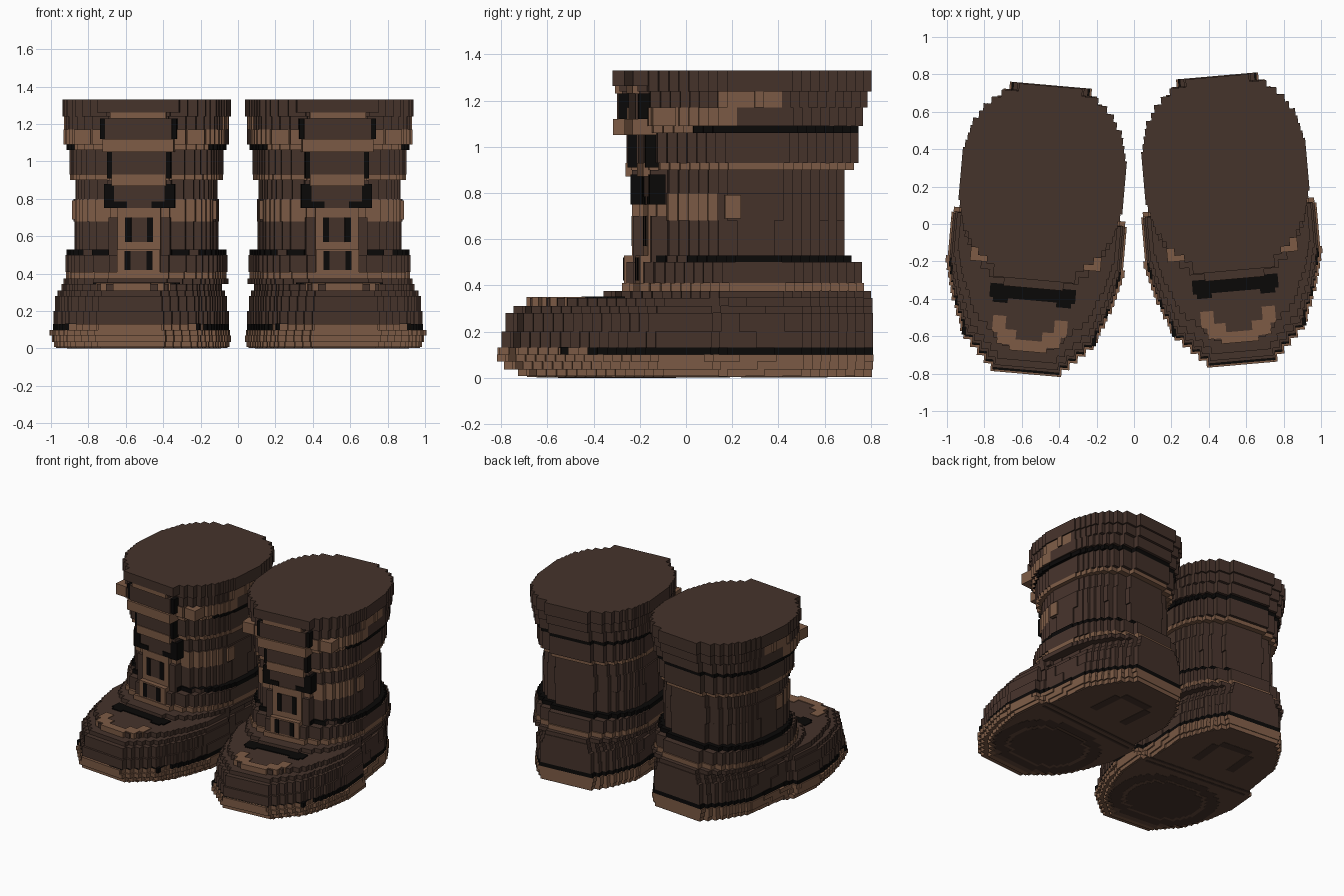
import bpy
import bmesh
import math

cube = bpy.data.objects.get("Cube")
if cube:
    bpy.data.objects.remove(cube, do_unlink=True)

STEP = 0.04
TOE_OUT = math.radians(5)


def make_material(name, rgb):
    m = bpy.data.materials.new(name)
    m.use_nodes = True
    m.diffuse_color = (*rgb, 1)
    m.node_tree.nodes["Principled BSDF"].inputs["Base Color"].default_value = (*rgb, 1)
    m.node_tree.nodes["Principled BSDF"].inputs["Roughness"].default_value = 0.9
    return m


MATERIALS = [
    make_material("dark_brown_leather", (0.060, 0.033, 0.024)),
    make_material("tan_leather", (0.205, 0.105, 0.060)),
    make_material("black_trim", (0.003, 0.0026, 0.0023)),
    make_material("sole_brown", (0.125, 0.066, 0.043)),
]
BROWN, TAN, BLACK, SOLE = range(4)

# Half width of the foot along its length, toe to heel
FOOT = [(-0.78, .17), (-0.7, .25), (-0.6, .35), (-0.4, .43), (-0.2, .475),
        (0.03, .47), (0.07, .42), (0.45, .40), (0.65, .31), (0.78, .2)]


def foot_width(y, front, back, inset):
    t = -0.78 + 1.56 * (y - front) / (back - front)
    for (y0, w0), (y1, w1) in zip(FOOT, FOOT[1:]):
        if t <= y1:
            return w0 + (w1 - w0) * (t - y0) / (y1 - y0) - inset
    return FOOT[-1][1] - inset


def oval_width(y, front, back, half):
    t = abs(2 * (y - front) / (back - front) - 1)
    return half * (1 - t ** 2.4) ** (1 / 2.4)


def layer(bm, width, z0, z1, front, back, size, base, accent=None, zone=(0, 0)):
    """Slab with a stair-stepped outline; sides inside zone take the accent."""
    rows = max(3, round((back - front) / STEP))
    d = (back - front) / rows
    side = []
    for i in range(rows):
        y = front + i * d
        w = max(0.02, round(width(y + d / 2, front, back, size) / 0.01) * 0.01)
        for p in ((w, y), (w, y + d)):
            if not side or side[-1] != p:
                side.append(p)
    # bottom outline, walls and top
    ring = side + [(-x, y) for x, y in reversed(side)]
    low = [bm.verts.new((x, y, z0)) for x, y in ring]
    high = [bm.verts.new((x, y, z1)) for x, y in ring]
    faces = [bm.faces.new(low[::-1]), bm.faces.new(high)]
    for i in range(len(ring)):
        j = (i + 1) % len(ring)
        faces.append(bm.faces.new((low[i], low[j], high[j], high[i])))
    for k, f in enumerate(faces):
        inside = zone[0] <= f.calc_center_median().y <= zone[1]
        f.material_index = accent if accent is not None and k > 1 and inside else base


def block(bm, x0, x1, y0, y1, z0, z1, mat):
    verts = bmesh.ops.create_cube(bm, size=1)["verts"]
    for v in verts:
        v.co.x = x1 if v.co.x > 0 else x0
        v.co.y = y1 if v.co.y > 0 else y0
        v.co.z = z1 if v.co.z > 0 else z0
    for f in {f for v in verts for f in v.link_faces}:
        f.material_index = mat


def centred(bm, half, *rest):
    block(bm, -half, half, *rest)


def pair(bm, x0, x1, *rest):
    block(bm, x0, x1, *rest)
    block(bm, -x1, -x0, *rest)


def finish(bm, name):
    """Place the part on both boots, toes turned slightly outward."""
    mesh = bpy.data.meshes.new(name)
    bm.to_mesh(mesh)
    bm.free()
    for m in MATERIALS:
        mesh.materials.append(m)
    for label, s in (("left", 1), ("right", -1)):
        ob = bpy.data.objects.new(f"{label}_{name}", mesh)
        ob.location = (0.511 * s, 0.025 * s, 0)
        ob.rotation_euler.z = TOE_OUT * s
        bpy.context.collection.objects.link(ob)


# Sole with black welt around the sides and heel
bm = bmesh.new()
layer(bm, foot_width, .003, .008, -.65, .765, .02, SOLE)
layer(bm, foot_width, .008, .035, -.69, .765, .015, TAN)
layer(bm, foot_width, .035, .07, -.75, .77, .005, TAN)
layer(bm, foot_width, .07, .10, -.78, .77, 0, TAN)
layer(bm, foot_width, .10, .13, -.77, .77, .012, BLACK, TAN, (-1, -.5))
centred(bm, .17, -.78, -.5, .1, .13, TAN)
pair(bm, .27, .36, -.60, -.565, .1, .134, BLACK)
finish(bm, "sole")

# Tread pattern under the sole
bm = bmesh.new()
layer(bm, oval_width, .002, .006, -.61, .01, .37, BROWN)
layer(bm, oval_width, .001, .005, -.54, -.06, .29, SOLE)
layer(bm, oval_width, 0, .004, -.52, -.08, .26, BROWN)
for y in (.06, .11):
    centred(bm, .41, y, y + .02, .001, .006, BROWN)
pair(bm, .11, .17, .28, .52, .001, .006, BROWN)
centred(bm, .12, .52, .58, .001, .006, BROWN)
finish(bm, "tread")

# Foot upper, stepping in toward the toe cap
bm = bmesh.new()
for z0, z1, front, inset in ((.13, .2, -.76, .015), (.2, .28, -.745, .02),
                             (.28, .31, -.71, .035), (.31, .345, -.64, .05)):
    layer(bm, foot_width, z0, z1, front, .77, inset, BROWN)
finish(bm, "foot_upper")

# Tan crescent and black crease on the toe
bm = bmesh.new()
centred(bm, .10, -.66, -.60, .31, .35, TAN)
pair(bm, .07, .17, -.63, -.55, .31, .35, TAN)
pair(bm, .13, .20, -.57, -.48, .31, .35, TAN)
centred(bm, .23, -.385, -.31, .34, .352, BLACK)
pair(bm, .13, .21, -.41, -.35, .34, .352, BLACK)
finish(bm, "toe_trim")

# Shaft: stacked bands from ankle to cuff
bm = bmesh.new()
for band in (
    (.345, .375, -.32, .765, .43, BROWN),
    (.375, .41, -.24, .735, .42, TAN),
    (.41, .50, -.22, .725, .425, BROWN),
    (.50, .53, -.17, .68, .42, BLACK, BROWN, (-.12, -.06)),
    (.53, .68, -.16, .65, .38, BROWN),
    (.68, .80, -.165, .65, .385, BROWN, TAN, (-1, .08)),
    (.80, .90, -.16, .65, .375, BROWN),
    (.90, .93, -.20, .69, .405, TAN),
    (.93, 1.06, -.21, .71, .405, BROWN),
):
    layer(bm, oval_width, *band)
pair(bm, .37, .388, .11, .18, .69, .79, TAN)
finish(bm, "shaft")

# Flared cuff
bm = bmesh.new()
for band in (
    (1.06, 1.09, -.23, .71, .42, BLACK, TAN, (-1, -.03)),
    (1.09, 1.17, -.25, .73, .435, BROWN, TAN, (-1, .14)),
    (1.17, 1.24, -.24, .75, .435, BROWN, TAN, (.08, .34)),
    (1.24, 1.33, -.25, .765, .445, BROWN),
):
    layer(bm, oval_width, *band)
pair(bm, .26, .35, -.20, -.10, 1.09, 1.17, TAN)
finish(bm, "cuff")

# Lower lace panel with two dark cells
bm = bmesh.new()
centred(bm, .165, -.19, 0, .50, .70, BROWN)
centred(bm, .115, -.235, 0, .36, .53, TAN)
centred(bm, .115, -.20, 0, .53, .75, TAN)
for z0, z1, y in ((.42, .52, -.235), (.57, .70, -.20)):
    centred(bm, .075, y - .003, y + .01, z0, z1, BROWN)
    pair(bm, .042, .075, y - .006, y + .01, z0, z1, BLACK)
finish(bm, "lower_lacing")

# Upper tongue with tan bars and black lace edges
bm = bmesh.new()
centred(bm, .17, -.195, 0, .75, .90, BROWN)
pair(bm, .135, .19, -.20, -.13, .75, .88, BLACK)
pair(bm, .065, .19, -.20, -.15, .75, .785, BLACK)
centred(bm, .145, -.225, 0, .87, .93, TAN)
centred(bm, .145, -.22, 0, .93, 1.05, BROWN)
pair(bm, .14, .17, -.215, -.16, .91, 1.05, BLACK)
centred(bm, .19, -.275, 0, 1.05, 1.12, TAN)
centred(bm, .18, -.26, 0, 1.12, 1.23, BROWN)
pair(bm, .175, .205, -.25, -.19, 1.12, 1.23, BLACK)
centred(bm, .15, -.27, 0, 1.23, 1.262, TAN)
centred(bm, .22, -.275, 0, 1.262, 1.33, BROWN)
finish(bm, "upper_lacing")
